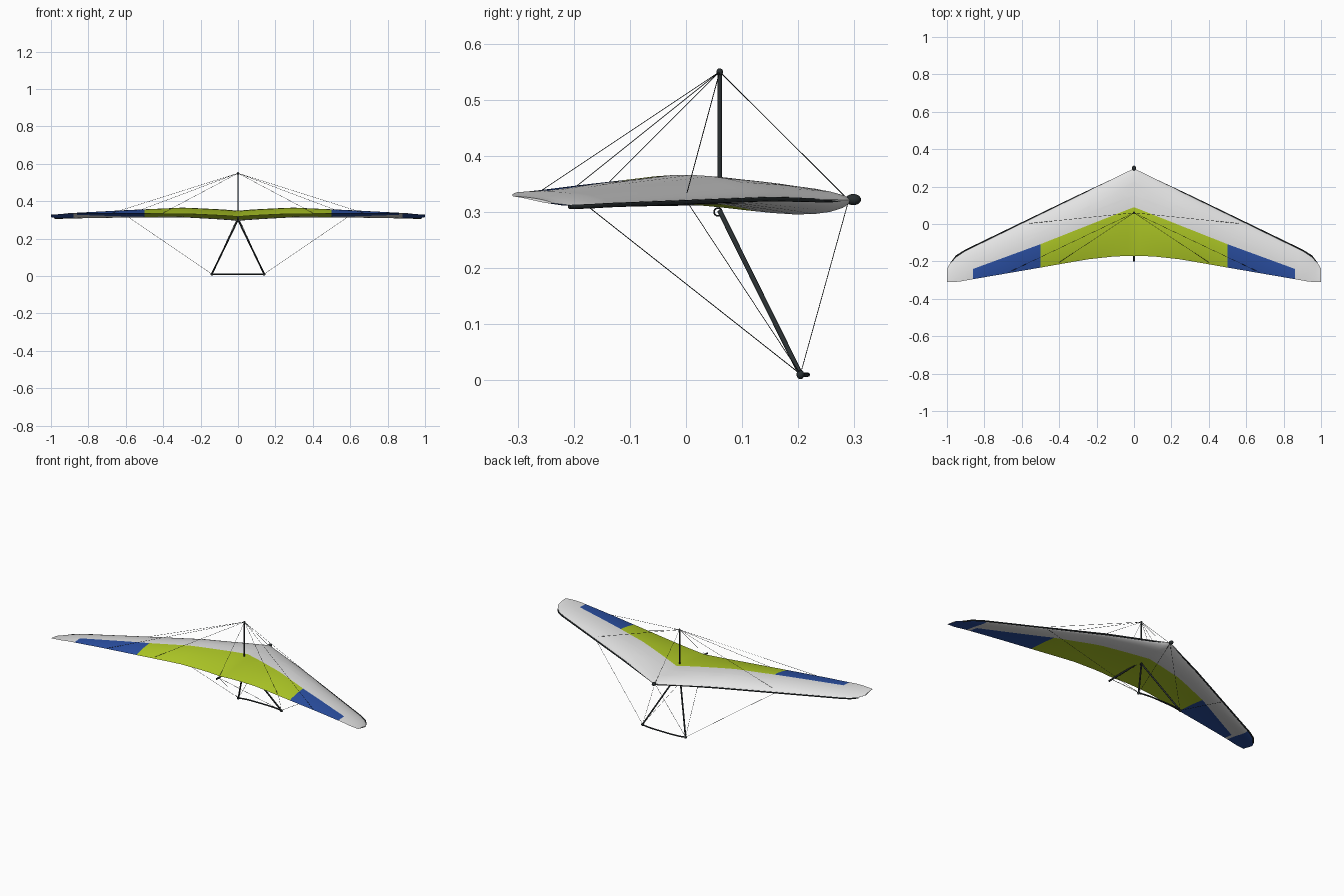
import bpy, bmesh, math
from mathutils import Vector

if "Cube" in bpy.data.objects:
    bpy.data.objects.remove(bpy.data.objects["Cube"])


def material(name, rgb):
    m = bpy.data.materials.new(name)
    m.diffuse_color = (*rgb, 1)
    m.use_nodes = True
    m.node_tree.nodes["Principled BSDF"].inputs["Base Color"].default_value = m.diffuse_color
    return m


WHITE = material("sail white", (0.77, 0.77, 0.77))
LIME = material("lime green", (0.44, 0.60, 0.02))
BLUE = material("royal blue", (0.024, 0.08, 0.37))
BLACK = material("frame black", (0.022, 0.028, 0.03))


def interp(table, x):
    for (x0, v0), (x1, v1) in zip(table, table[1:]):
        if x <= x1:
            return v0 + (v1 - v0) * (x - x0) / (x1 - x0)
    return table[-1][1]


# Sail shape along the half span: (x, value)
LE_Y = [(0, .297), (.9, -.143), (.95, -.176), (.98, -.207), (1, -.238)]
TE_Y = [(0, -.17), (.1, -.173), (.25, -.189), (.5, -.233), (.86, -.295), (.94, -.309), (1, -.309)]
LE_Z = [(0, .321), (.3, .325), (.9, .314), (.98, .312), (1, .316)]
TE_Z = [(0, .318), (.08, .324), (.25, .332), (.7, .336), (.9, .335), (1, .328)]
UP = [(0, .030), (.1, .034), (.3, .038), (.6, .026), (.9, .011), (1, .003)]
DOWN = [(0, .025), (.1, .020), (.3, .012), (.6, .010), (.9, .006), (1, .002)]
STATIONS = [0, .03, .07, .12, .18, .24, .3, .37, .44, .5, .58, .66, .74, .8, .86, .9, .93, .95, .97, .98, .99, 1]
# Front borders of the coloured panels above and below: (x, y)
UPPER_BORDER = [(0, .09), (.5, -.108), (.86, -.24)]
LOWER_BORDER = [(0, .125), (.25, .055), (.5, -.045), (.86, -.24)]
N = 16


def section(x):
    ly, ty, lz, tz = (interp(t, x) for t in (LE_Y, TE_Y, LE_Z, TE_Z))
    up, down = interp(UP, x), interp(DOWN, x)

    def point(t, top):
        z = lz + (tz - lz) * t
        if top:
            z += up * t ** .7 * (1 - t) / .316
        else:
            z -= down * t ** .7 * (1 - t) ** 3 / .166
        return (x, ly + (ty - ly) * t, z)

    ts = [(1 - math.cos(math.pi * i / N)) / 2 for i in range(N + 1)]
    return [point(t, True) for t in ts] + [point(t, False) for t in ts[-2:0:-1]]


# Sail: loft one half, cut the colour borders, mirror
bm = bmesh.new()
rings = [[bm.verts.new(p) for p in section(x)] for x in STATIONS]
for a, b in zip(rings, rings[1:]):
    for i in range(2 * N):
        j = (i + 1) % (2 * N)
        bm.faces.new((a[i], b[i], b[j], a[j]))
bm.faces.new(rings[-1])
cuts = [((x, 0, 0), (1, 0, 0)) for x in (.25, .5, .86, .88)]
for border in (UPPER_BORDER, LOWER_BORDER):
    for (x0, y0), (x1, y1) in zip(border, border[1:]):
        cuts.append(((x0, y0, 0), (y0 - y1, x1 - x0, 0)))
for co, no in cuts:
    bmesh.ops.bisect_plane(bm, geom=bm.verts[:] + bm.edges[:] + bm.faces[:], dist=1e-5,
                           plane_co=co, plane_no=Vector(no).normalized())
bmesh.ops.mirror(bm, geom=bm.verts[:] + bm.edges[:] + bm.faces[:], axis='X', merge_dist=1e-4)
bmesh.ops.recalc_face_normals(bm, faces=bm.faces)
for f in bm.faces:
    f.smooth = True
    c = f.calc_center_median()
    x = abs(c.x)
    border = UPPER_BORDER if f.normal.z > 0 else LOWER_BORDER
    if x > .88 and f.normal.z < 0:
        f.material_index = 2
    elif x < .86 and c.y < interp(border, x):
        f.material_index = 1 if x < .5 else 2
mesh = bpy.data.meshes.new("sail")
bm.to_mesh(mesh)
bm.free()
sail = bpy.data.objects.new("sail", mesh)
bpy.context.collection.objects.link(sail)
for m in (WHITE, LIME, BLUE):
    mesh.materials.append(m)


def activate(ob):
    bpy.ops.object.select_all(action='DESELECT')
    ob.select_set(True)
    bpy.context.view_layer.objects.active = ob


activate(sail)
bpy.ops.object.shade_smooth_by_angle(angle=math.radians(40))


def tube(name, paths, radius, res=2):
    cu = bpy.data.curves.new(name, 'CURVE')
    cu.dimensions = '3D'
    cu.bevel_depth, cu.bevel_resolution, cu.use_fill_caps = radius, res, True
    for pts in paths:
        sp = cu.splines.new('POLY')
        sp.points.add(len(pts) - 1)
        for p, co in zip(sp.points, pts):
            p.co = (*co, 1)
    cu.materials.append(BLACK)
    ob = bpy.data.objects.new(name, cu)
    bpy.context.collection.objects.link(ob)
    activate(ob)
    bpy.ops.object.convert(target='MESH')


def both(pts):
    return [pts, [(-x, y, z) for x, y, z in pts]]


def ball(name, loc, size):
    bpy.ops.mesh.primitive_uv_sphere_add(segments=16, ring_count=10, radius=1, location=loc)
    ob = bpy.context.object
    ob.name, ob.scale = name, size
    ob.data.materials.append(BLACK)
    bpy.ops.object.shade_smooth()


NOSE, TOP, APEX_PT = (0, .29, .321), (0, .06, .55), (0, .06, .302)
CORNER, KEEL_END = (.14, .204, .011), (0, -.18, .314)

# Frame tubes
tube("leading_edge_tube", both([(0, .29, .320), (.3, .150, .323), (.9, -.140, .312),
                                (.95, -.171, .310), (.978, -.208, .309)]), .004)
tube("keel", [[NOSE, (0, -.2, .313)]], .005)
tube("kingpost", [[(0, .06, .315), TOP]], .004)
tube("control_bar_upright", both([APEX_PT, CORNER]), .0045)
tube("base_bar", [[(.14 * s, .204 + .013 * (1 - s ** 4), .010)
                   for s in [i / 6 - 1 for i in range(13)]]], .004)

# Fittings
ball("nose_cap", (0, .298, .322), (.011, .014, .010))
ball("kingpost_cap", (0, .06, .549), (.006, .006, .007))
for s in (-1, 1):
    ball("base_bar_corner", (s * .14, .204, .010), (.008, .007, .008))
bpy.ops.mesh.primitive_torus_add(location=(0, .057, .300), rotation=(0, math.pi / 2, 0),
                                 major_radius=.007, minor_radius=.0015,
                                 major_segments=16, minor_segments=6)
bpy.context.object.name = "hang_ring"
bpy.context.object.data.materials.append(BLACK)

# Rigging wires above and below the sail
tube("upper_wires", [[TOP, NOSE], [TOP, (0, -.17, .32)]]
     + both([TOP, (.57, .002, .335)]) + both([TOP, (.40, -.205, .338)])
     + both([TOP, (.67, -.258, .338)]), .0008, 0)
tube("lower_wires", both([CORNER, NOSE]) + both([CORNER, (.59, .002, .318)])
     + both([CORNER, KEEL_END]), .0008, 0)
